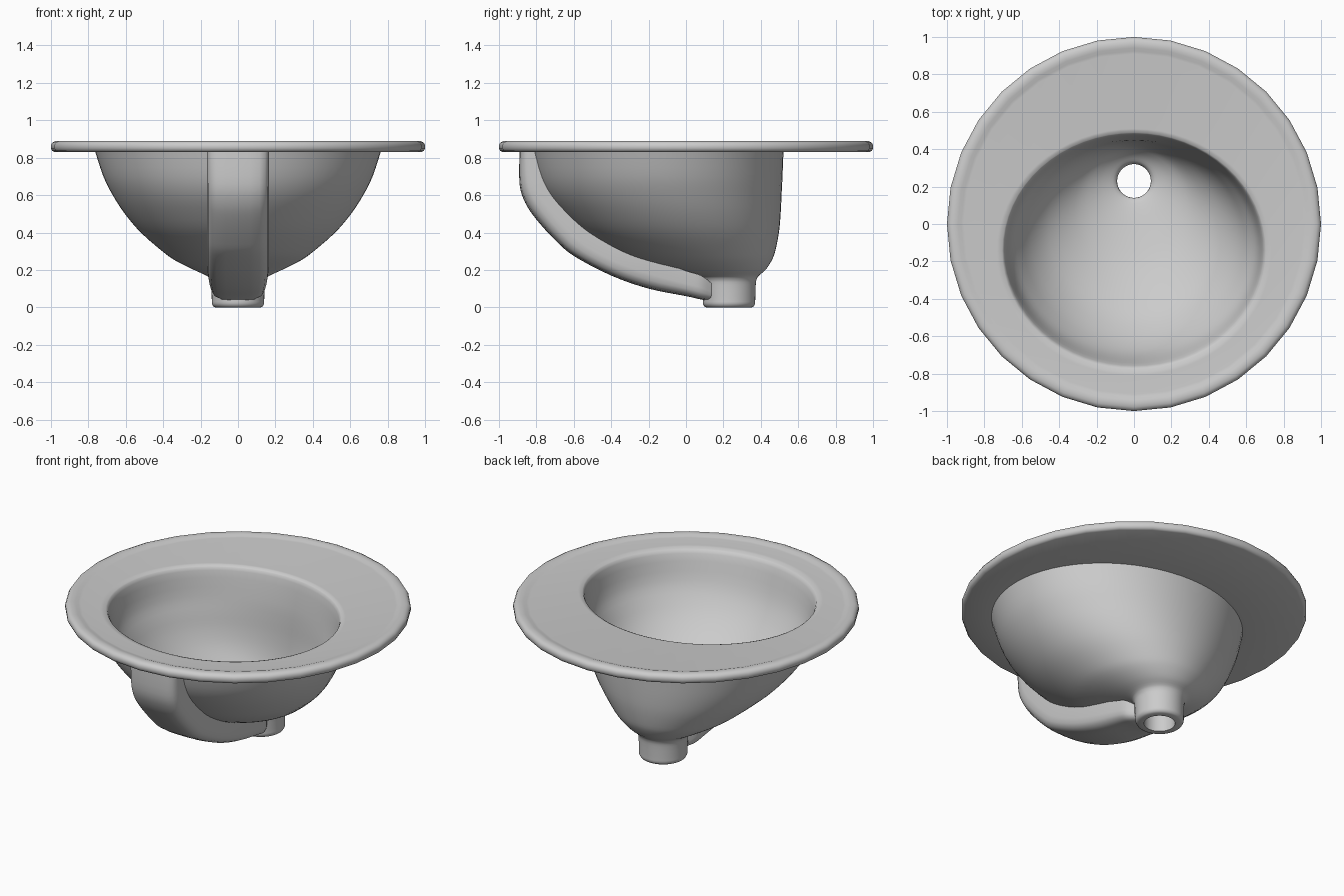
import bpy, bmesh, math

if "Cube" in bpy.data.objects:
    bpy.data.objects.remove(bpy.data.objects["Cube"])

porcelain = bpy.data.materials.new("light grey porcelain")
porcelain.diffuse_color = (0.6, 0.6, 0.6, 1)
porcelain.use_nodes = True
porcelain.node_tree.nodes["Principled BSDF"].inputs["Base Color"].default_value = porcelain.diffuse_color
N = 64


def smooth_rows(rows, steps=3):
    """Catmull-Rom interpolation between profile rows."""
    out = []
    for i in range(len(rows) - 1):
        a, b, c, d = rows[max(i - 1, 0)], rows[i], rows[i + 1], rows[min(i + 2, len(rows) - 1)]
        for s in range(steps):
            t = s / steps
            out.append(tuple(0.5 * (2 * q + (r - p) * t + (2 * p - 5 * q + 4 * r - u) * t * t
                                    + (3 * q - p - 3 * r + u) * t ** 3)
                             for p, q, r, u in zip(a, b, c, d)))
    return out + [rows[-1]]


def loft(name, rings, closed):
    """Skin a list of rings; closed joins last to first, else caps the ends."""
    bm = bmesh.new()
    vs = [[bm.verts.new(p) for p in ring] for ring in rings]
    n = len(rings[0])
    for k in range(len(vs) if closed else len(vs) - 1):
        a, b = vs[k], vs[(k + 1) % len(vs)]
        for i in range(n):
            j = (i + 1) % n
            bm.faces.new((a[i], a[j], b[j], b[i]))
    if not closed:
        bm.faces.new(vs[0])
        bm.faces.new(vs[-1])
    bmesh.ops.recalc_face_normals(bm, faces=bm.faces)
    me = bpy.data.meshes.new(name)
    bm.to_mesh(me)
    bm.free()
    me.materials.append(porcelain)
    ob = bpy.data.objects.new(name, me)
    bpy.context.collection.objects.link(ob)
    bpy.ops.object.select_all(action='DESELECT')
    ob.select_set(True)
    bpy.context.view_layer.objects.active = ob
    bpy.ops.object.shade_smooth_by_angle(angle=math.radians(45))
    return ob


def ellipse(z, a, front, back, faceted=False):
    cy, ry = (front + back) / 2, (back - front) / 2
    pts = []
    for i in range(N):
        t = 2 * math.pi * i / N
        k = math.cos(2 * math.pi / N) if faceted and i % 2 else 1
        pts.append((a * k * math.cos(t), cy + ry * k * math.sin(t), z))
    return pts


# Rim: 32-sided disc with a rounded, slightly raised edge (z, radius)
rim = [(.83, .98), (.836, .993), (.85, 1), (.868, 1), (.881, .992), (.888, .978),
       (.89, .96), (.888, .942), (.882, .925), (.88, .91)]
# Inside of the bowl and drain hole (z, half width, front y, back y)
inside = [(.88, .735, -.81, .51), (.875, .712, -.785, .493), (.85, .69, -.758, .477),
          (.7, .66, -.71, .453), (.6, .61, -.66, .445), (.5, .55, -.58, .44),
          (.4, .46, -.46, .43), (.3, .32, -.25, .41), (.25, .22, -.08, .385),
          (.22, .15, .05, .36), (.195, .10, .13, .33), (.17, .09, .14, .32)]
# Drain spout foot
foot = [(0, .09, .14, .32), (0, .122, .108, .352), (.006, .133, .097, .363), (.02, .14, .09, .37)]
# Outside of the bowl
outside = [(.03, .14, .09, .37), (.12, .143, .085, .373), (.15, .15, .08, .378),
           (.17, .17, .055, .39), (.2, .235, -.06, .425), (.25, .335, -.25, .458),
           (.3, .405, -.38, .477), (.4, .52, -.545, .497), (.5, .605, -.655, .506),
           (.6, .67, -.74, .511), (.7, .72, -.79, .516), (.83, .763, -.825, .521)]
rings = [ellipse(z, r, -r, r, True) for z, r in rim]
rings += [ellipse(*row) for row in smooth_rows(inside) + foot + smooth_rows(outside)]
loft("basin", rings, True)

# Overflow channel under the front: outer y, z, inner y, z, half width
path = [(-.89, .832, -.79, .832, .165), (-.89, .66, -.74, .69, .165), (-.86, .56, -.71, .63, .165),
        (-.8, .47, -.64, .55, .165), (-.7, .36, -.55, .45, .165), (-.6, .275, -.44, .36, .165),
        (-.4, .17, -.28, .285, .165), (-.2, .1, -.13, .24, .16), (0, .06, 0, .195, .15),
        (.08, .042, .08, .17, .14), (.135, .035, .135, .13, .11)]
half = [(1, 0), (1, .5), (.97, .7), (.88, .86), (.7, .95), (.4, .99)]
section = half + [(0, 1)] + [(-u, t) for u, t in reversed(half)]
rings = [[(u * w, yi + (yo - yi) * t, zi + (zo - zi) * t) for u, t in section]
         for yo, zo, yi, zi, w in smooth_rows(path, 4)]
loft("overflow_channel", rings, False)
